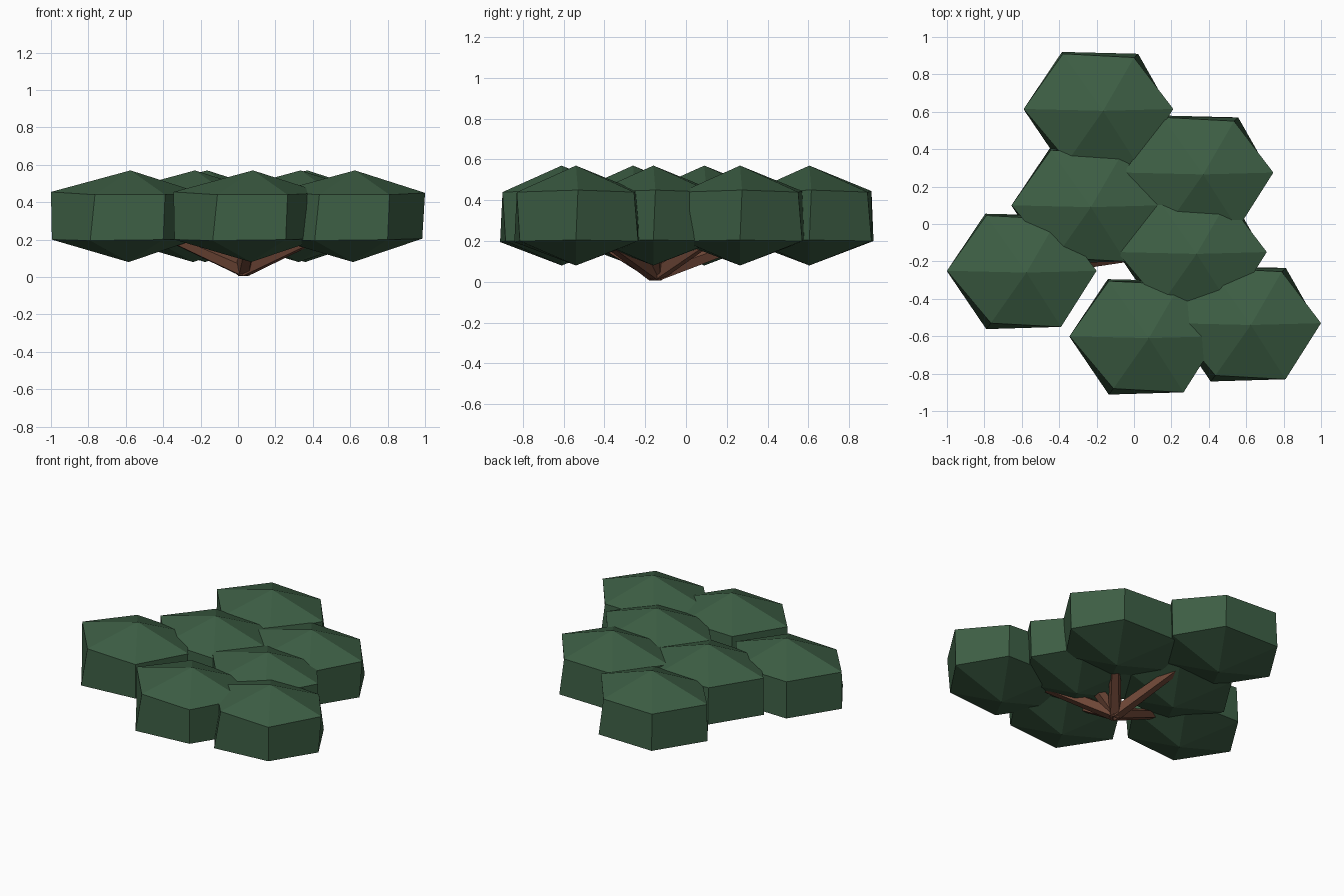
import bpy, bmesh
from mathutils import Vector

if "Cube" in bpy.data.objects:
    bpy.data.objects.remove(bpy.data.objects["Cube"])

def material(name, rgb):
    m = bpy.data.materials.new(name)
    m.diffuse_color = (*rgb, 1)
    m.use_nodes = True
    m.node_tree.nodes["Principled BSDF"].inputs["Base Color"].default_value = m.diffuse_color
    return m

LEAF = material("dark leaf green", (0.046, 0.112, 0.058))
BARK = material("reddish bark", (0.165, 0.066, 0.040))

def finish(name, bm, mat):
    bmesh.ops.recalc_face_normals(bm, faces=bm.faces[:])
    me = bpy.data.meshes.new(name)
    bm.to_mesh(me)
    bm.free()
    me.materials.append(mat)
    bpy.context.collection.objects.link(bpy.data.objects.new(name, me))

# slightly irregular hexagon rings of a leaf clump, around its centre
UPPER = [(0.375, 0.01, 0.45), (0.165, 0.285, 0.44), (-0.215, 0.305, 0.445),
         (-0.425, 0.01, 0.455), (-0.19, -0.27, 0.44), (0.185, -0.29, 0.44)]
LOWER = [(0.36, 0.0, 0.205), (0.187, 0.305, 0.20), (-0.22, 0.315, 0.20),
         (-0.42, 0.0, 0.20), (-0.215, -0.302, 0.195), (0.175, -0.275, 0.20)]

def leaf_clump(name, cx, cy):
    bm = bmesh.new()
    off = Vector((cx, cy, 0))
    top = bm.verts.new(off + Vector((0, 0, 0.57)))
    bottom = bm.verts.new(off + Vector((-0.01, 0, 0.08)))
    up = [bm.verts.new(off + Vector(p)) for p in UPPER]
    low = [bm.verts.new(off + Vector(p)) for p in LOWER]
    for i in range(6):
        j = (i + 1) % 6
        bm.faces.new((up[i], up[j], top))
        bm.faces.new((low[i], low[j], up[j], up[i]))
        bm.faces.new((low[j], low[i], bottom))
    finish(name, bm, LEAF)

def branch(name, start, end, r1, r2):
    a, b = Vector(start), Vector(end)
    d = b - a
    bm = bmesh.new()
    bmesh.ops.create_cone(bm, cap_ends=True, segments=5, radius1=r1, radius2=r2, depth=d.length)
    mat = d.to_track_quat('Z', 'Y').to_matrix().to_4x4()
    mat.translation = (a + b) / 2
    bmesh.ops.transform(bm, matrix=mat, verts=bm.verts[:])
    finish(name, bm, BARK)

# clump centres, each joined to the root by its own branch
CENTRES = [(-0.165, 0.605), (0.37, 0.265), (-0.23, 0.09), (-0.575, -0.26),
           (0.335, -0.16), (0.08, -0.61), (0.625, -0.54)]
for n, (x, y) in enumerate(CENTRES, 1):
    leaf_clump(f"leaf_clump_{n}", x, y)
    branch(f"branch_{n}", (0.03, -0.15, 0.04), (x, y, 0.31), 0.045, 0.025)
